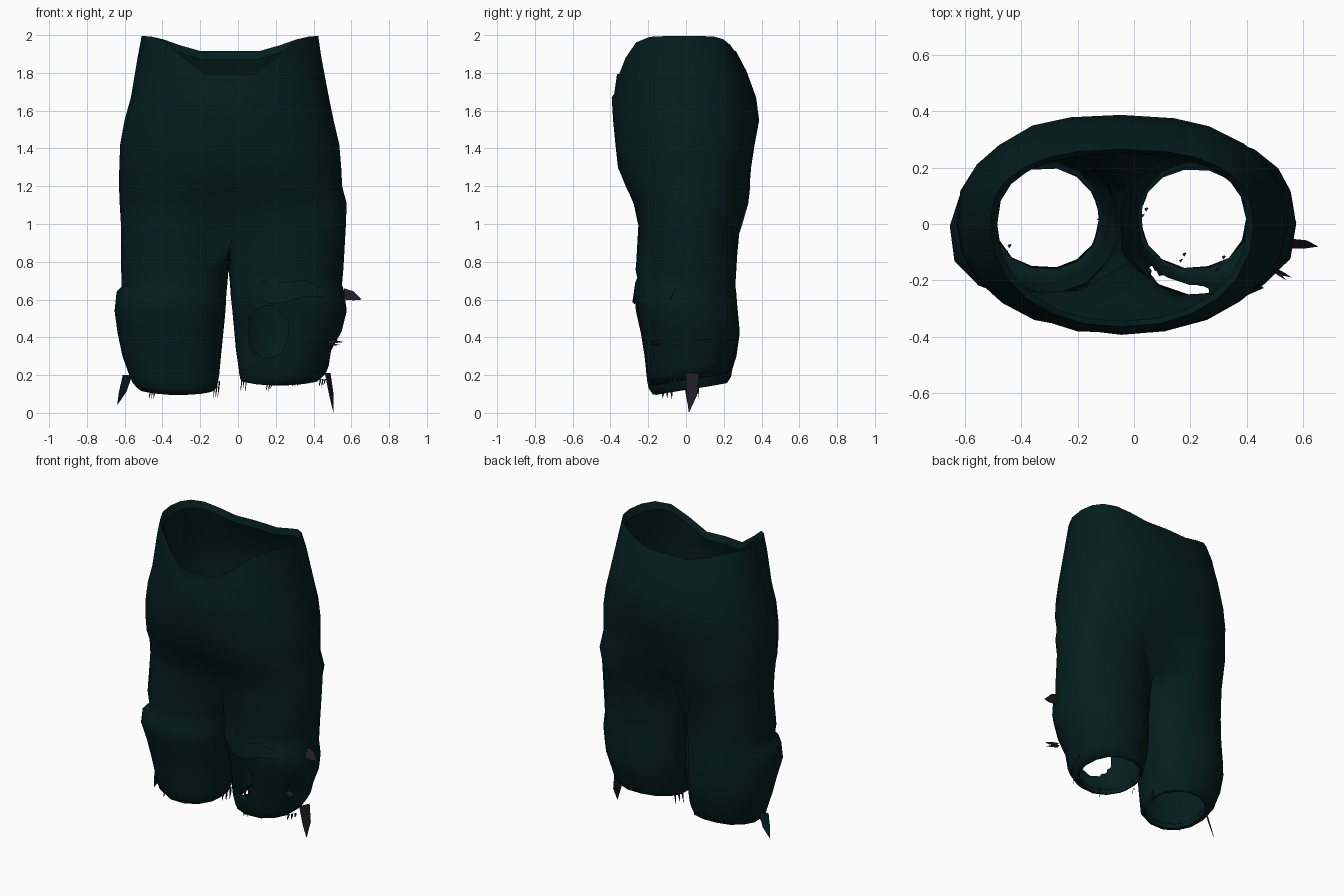
import bpy, bmesh, math, random
from mathutils import Vector

random.seed(4)
cube = bpy.data.objects.get("Cube")
if cube:
    bpy.data.objects.remove(cube)


def material(name, rgb):
    m = bpy.data.materials.new(name)
    m.use_nodes = True
    m.diffuse_color = (*rgb, 1)
    bsdf = m.node_tree.nodes["Principled BSDF"]
    bsdf.inputs["Base Color"].default_value = (*rgb, 1)
    bsdf.inputs["Roughness"].default_value = 0.9
    return m


CLOTH = material("dark teal cloth", (0.0015, 0.0125, 0.0132))
SHRED = material("dark plum shreds", (0.015, 0.012, 0.019))


def finish(bm, name, mat, smooth=True):
    mesh = bpy.data.meshes.new(name)
    bm.to_mesh(mesh)
    bm.free()
    mesh.materials.append(mat)
    obj = bpy.data.objects.new(name, mesh)
    bpy.context.collection.objects.link(obj)
    if smooth:
        bpy.context.view_layer.objects.active = obj
        obj.select_set(True)
        bpy.ops.object.shade_smooth_by_angle(angle=math.radians(50))
        obj.select_set(False)


def spow(v, p):
    return math.copysign(abs(v) ** p, v)


def wob(a):
    return random.uniform(-a, a)


def bridge(bm, a, b, closed=True):
    n = len(a)
    for i in range(n if closed else n - 1):
        j = (i + 1) % n
        bm.faces.new((a[i], a[j], b[j], b[i]))


SEG = 24
HALF = SEG // 2
MID = -0.045
bm = bmesh.new()


def torso_ring(z, x0, x1, yf, yb, crease, rim=False):
    ring = []
    for i in range(SEG):
        t = 2 * math.pi * i / SEG - math.pi / 2
        c, s = math.cos(t), math.sin(t)
        p = 0.82 if s > 0 else 0.93  # squarer at the back
        x = (x0 + x1) / 2 + (x1 - x0) / 2 * spow(c, p)
        y = (yb if s > 0 else -yf) * spow(s, p)
        pinch = crease * math.exp(-((x - MID) / 0.13) ** 2)
        y *= 1 - pinch
        h = z - 0.13 * pinch
        if rim:  # waist dips at the front and a little at the back
            h -= min(0.2, 0.27 * s ** 6) if s < 0 else min(0.08, 0.1 * s ** 5)
        w = 0 if rim else 0.004
        ring.append(bm.verts.new((x + wob(w), y + wob(w), h)))
    return ring


# Waist and hips: height, right x, left x, front y, back y, centre crease
torso = [
    torso_ring(1.95, -0.485, 0.40, -0.345, 0.25, 0, True),
    torso_ring(1.995, -0.51, 0.425, -0.365, 0.265, 0, True),
    torso_ring(1.89, -0.53, 0.44, -0.38, 0.32, 0, True),
]
for row in [
    (1.67, -0.57, 0.48, -0.39, 0.37, 0),
    (1.55, -0.60, 0.51, -0.39, 0.39, 0.01),
    (1.42, -0.625, 0.535, -0.385, 0.375, 0.03),
    (1.30, -0.63, 0.545, -0.375, 0.355, 0.09),
    (1.20, -0.63, 0.55, -0.34, 0.352, 0.19),
    (1.11, -0.625, 0.575, -0.30, 0.345, 0.33),
    (1.00, -0.622, 0.57, -0.28, 0.32, 0.52),
]:
    torso.append(torso_ring(*row))
for a, b in zip(torso, torso[1:]):
    bridge(bm, a, b)

# Crotch seam from front centre to back centre
low = torso[-1]
front, back = low[0].co, low[HALF].co
crotch = []
for k in range(1, 6):
    p = front.lerp(back, k / 6)
    sag = 0.1 * math.sin(math.pi * k / 6)
    crotch.append(bm.verts.new((MID, p.y, p.z - sag)))

# Legs: height, inner x, outer x, front y, back y, outward knee bulge
RIGHT = [
    (0.76, -0.052, -0.618, -0.27, 0.268, 0), (0.67, -0.058, -0.615, -0.255, 0.268, 0),
    (0.64, -0.062, -0.615, -0.275, 0.27, 0.03), (0.54, -0.068, -0.615, -0.27, 0.28, 0.045),
    (0.42, -0.078, -0.61, -0.24, 0.287, 0.03), (0.30, -0.09, -0.60, -0.225, 0.27, 0.01),
    (0.20, -0.10, -0.575, -0.21, 0.25, 0),
]
LEFT = [
    (0.76, -0.048, 0.56, -0.27, 0.268, 0), (0.68, -0.042, 0.55, -0.255, 0.268, 0),
    (0.64, -0.038, 0.55, -0.275, 0.27, 0.015), (0.54, -0.03, 0.55, -0.26, 0.28, 0.03),
    (0.43, -0.017, 0.53, -0.24, 0.287, 0.02), (0.33, -0.008, 0.495, -0.225, 0.27, 0),
    (0.25, 0.0, 0.48, -0.21, 0.25, 0),
]
# Hem: radius scale and drop, curling under and back up inside
HEM = [(0.96, 0.04), (0.87, 0.072), (0.79, 0.075), (0.77, 0.045)]
# Wide steps round the outside, narrow ones along the inner seam
ANGLES = [-150 + 25 * i for i in range(13)] + [160 + 10 * i for i in range(5)]


def leg_ring(z, xin, xout, yf, yb, bulge, scale=1, drop=0):
    ring = []
    side = math.copysign(1, xout)
    centre = (xin + xout) / 2 - side * 0.12 * (1 - scale)
    for t in map(math.radians, ANGLES):
        b = bulge * max(0, math.cos(t + 0.3)) ** 3
        c, s = spow(math.cos(t), 0.93), spow(math.sin(t), 0.93)
        x = centre + (xout - xin) / 2 * scale * c + side * b
        y = (yf + yb) / 2 + (yb - yf) / 2 * scale * s - b * 0.3
        h = z - drop + (0.03 * math.sin(t) if z < 0.26 else 0)
        ring.append(bm.verts.new((x + wob(0.003), y + wob(0.003), h)))
    return ring


for rows, top in [
    (LEFT, low[:HALF + 1] + crotch[::-1]),
    (RIGHT, [low[-i % SEG] for i in range(HALF + 1)] + crotch[::-1]),
]:
    rings = [top] + [leg_ring(*r) for r in rows]
    rings += [leg_ring(*rows[-1], s, d) for s, d in HEM]
    for a, b in zip(rings, rings[1:]):
        bridge(bm, a, b)


# Torn hole in the left knee
def hole_radius(p):
    return math.hypot((p.x - 0.16) / 0.11, (p.z - 0.43) / 0.14) if p.y < -0.08 else 9


def faces_within(r):
    return [f for f in bm.faces if hole_radius(f.calc_center_median()) < r]


bmesh.ops.recalc_face_normals(bm, faces=bm.faces)
region = {e for f in faces_within(1.6) for e in f.edges}
bmesh.ops.subdivide_edges(bm, edges=list(region), cuts=3, use_grid_fill=True)
bmesh.ops.delete(bm, geom=faces_within(1), context="FACES")
for v in bm.verts:
    r = hole_radius(v.co)
    if v.is_boundary and r < 1.4:  # pull the edge to a ragged oval
        k = random.uniform(0.93, 1.04) / r
        v.co.x = 0.16 + (v.co.x - 0.16) * k
        v.co.z = 0.43 + (v.co.z - 0.43) * k
finish(bm, "trousers", CLOTH)

# Loose flap of cloth folded over the torn knee
bm = bmesh.new()
upper = [(0.09, 0.655), (0.17, 0.72), (0.25, 0.69), (0.35, 0.705), (0.45, 0.66)]
lower = [(0.12, 0.61), (0.17, 0.575), (0.24, 0.585), (0.35, 0.615), (0.46, 0.615)]


def on_knee(x, z, lift):
    u = (x - 0.267) / 0.31
    return bm.verts.new((x, -0.265 * math.sqrt(1 - u * u) - lift, z))


bridge(bm, [on_knee(x, z, 0.004) for x, z in upper],
       [on_knee(x, z, 0.02) for x, z in lower], False)
finish(bm, "knee_flap", CLOTH)


def shreds(name, mat, blades):
    """Tapered, slightly bent strips: root, tip, width vector."""
    bm = bmesh.new()
    for root, tip, width in blades:
        a, b, w = Vector(root), Vector(tip), Vector(width) / 2
        m = a.lerp(b, 0.55) + w * 0.2
        v = [bm.verts.new(p) for p in (a - w, a + w, m + w * 0.8, m - w * 0.8, b)]
        bm.faces.new((v[0], v[1], v[2], v[3]))
        bm.faces.new((v[3], v[2], v[4]))
    finish(bm, name, mat, False)


shreds("right_cuff_strip", CLOTH, [
    ((-0.585, 0.0, 0.20), (-0.64, 0.01, 0.04), (0.05, 0.03, 0)),
])
shreds("left_cuff_strip", SHRED, [
    ((0.475, 0.035, 0.21), (0.505, 0.015, 0.0), (0.03, 0.07, 0)),
])
shreds("knee_side_strip", SHRED, [
    ((0.56, -0.07, 0.63), (0.655, -0.08, 0.60), (0, 0.035, 0.06)),
    ((0.48, -0.16, 0.375), (0.56, -0.19, 0.375), (0, 0.02, 0.015)),
    ((0.48, -0.15, 0.36), (0.54, -0.20, 0.36), (0, 0.02, 0.01)),
])

# Fine threads hanging from both cuffs
threads = []
for x, y, z, length in [
    (-0.11, 0.04, 0.17, 0.11), (-0.45, -0.10, 0.14, 0.08), (0.035, 0.03, 0.21, 0.11),
    (0.17, -0.13, 0.17, 0.06), (0.31, -0.14, 0.17, 0.04), (0.45, -0.06, 0.18, 0.05),
]:
    for k in (-1, 0, 1):
        root = (x + k * 0.012, y + k * 0.02, z)
        tip = (x + k * 0.012 - 0.01, y + k * 0.025, z - length * random.uniform(0.7, 1))
        threads.append((root, tip, (0.008, 0.012, 0)))
shreds("cuff_threads", SHRED, threads)
